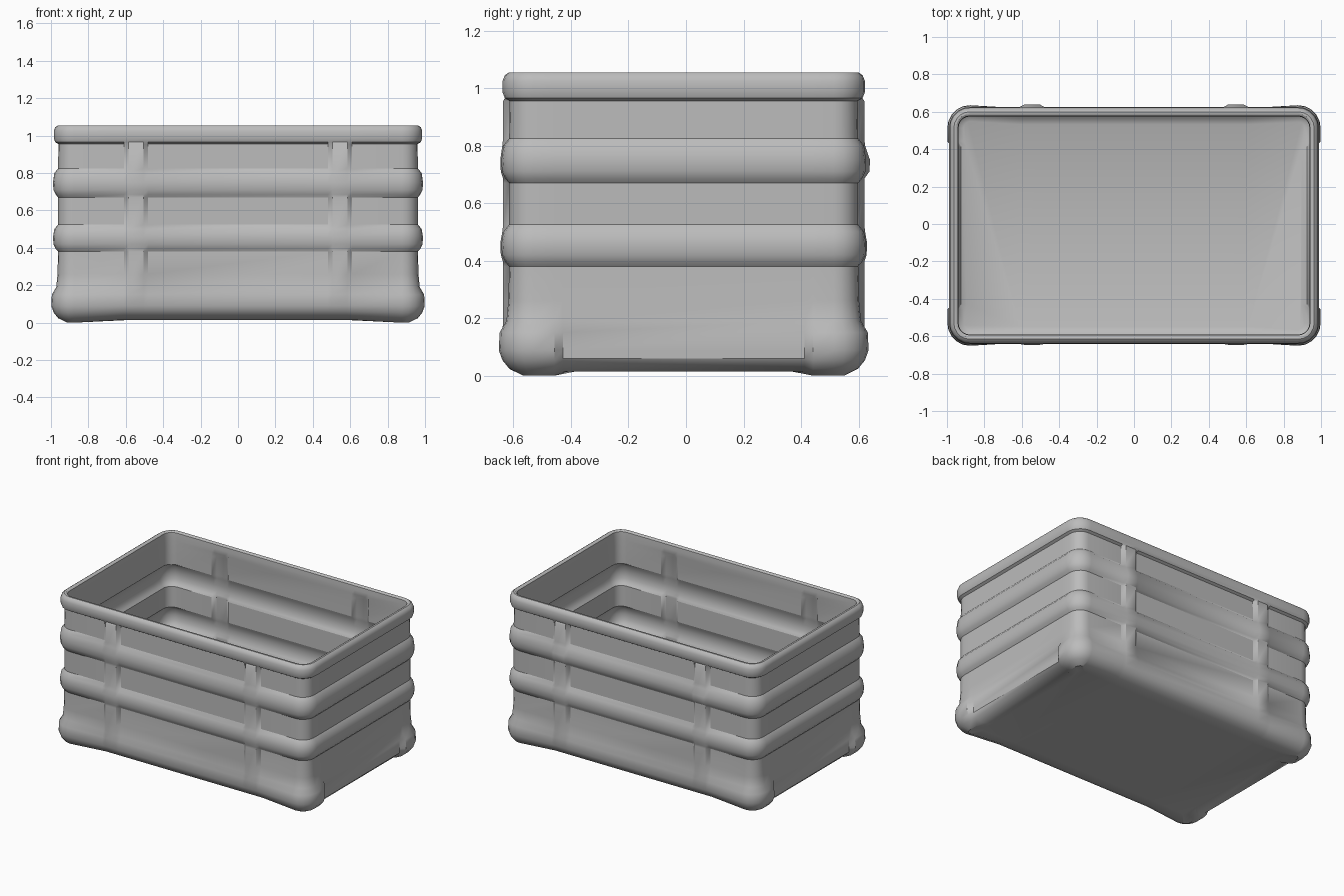
import bpy, bmesh, math

if "Cube" in bpy.data.objects:
    bpy.data.objects.remove(bpy.data.objects["Cube"])

HX, HY, R, YOFF = 0.957, 0.602, 0.08, -0.008
WALL = 0.022

grey = bpy.data.materials.new("metal grey")
grey.diffuse_color = (0.5, 0.5, 0.5, 1)
grey.use_nodes = True
grey.node_tree.nodes["Principled BSDF"].inputs["Base Color"].default_value = grey.diffuse_color

# height and outward bulge: base band, two hoops, rolled rim
profile = [(0.015, -0.06), (0.035, -0.012), (0.06, 0.012), (0.09, 0.025),
           (0.15, 0.025), (0.19, 0.012), (0.26, 0.008), (0.38, 0.005),
           (0.395, 0.018), (0.42, 0.03), (0.46, 0.032), (0.5, 0.025), (0.525, 0.005),
           (0.67, 0.005), (0.685, 0.018), (0.71, 0.03), (0.75, 0.032),
           (0.8, 0.025), (0.825, 0.005), (0.955, 0.003), (0.965, 0.02),
           (0.985, 0.028), (1.025, 0.028), (1.045, 0.02), (1.055, 0.006)]


def perimeter():
    """Rounded rectangle points: x, y, normal x, normal y, kind."""
    pts = []
    ribs = [(-0.61, 0), (-0.585, 1), (-0.505, 1), (-0.48, 0),
            (0.48, 0), (0.505, 1), (0.585, 1), (0.61, 0)]
    sides = [(-0.45, "corner"), (-0.42, "side"), (0.42, "side"), (0.45, "corner")]

    def corner(sx, sy, start):
        for i in range(6):
            a = math.radians(start + i * 18)
            c, s = math.cos(a), math.sin(a)
            pts.append((sx * (HX - R) + R * c, sy * (HY - R) + R * s, c, s, "corner"))

    for x, k in ribs:
        pts.append((x, -HY, 0, -1, "rib" if k else "wall"))
    corner(1, -1, -90)
    for y, k in sides:
        pts.append((HX, y, 1, 0, k))
    corner(1, 1, 0)
    for x, k in reversed(ribs):
        pts.append((x, HY, 0, 1, "rib" if k else "wall"))
    corner(-1, 1, 90)
    for y, k in reversed(sides):
        pts.append((-HX, y, -1, 0, k))
    corner(-1, -1, 180)
    return pts


PTS = perimeter()


def ring(bm, z, d, inset=0.0, lip=False):
    verts = []
    for x, y, nx, ny, kind in PTS:
        o, h = d, z
        if not lip:
            if kind == "rib" and 0.12 < z < 0.96:      # upright stiffeners
                o = max(d + 0.004, 0.026)
                if y > 0 and 0.7 < z < 0.8 and inset == 0:
                    o += 0.01
            if kind == "corner" and z < 0.2:           # corner feet
                o = d + 0.016 * min(1, (0.2 - z) / 0.06)
                if inset == 0 and z < 0.1:
                    h = z - 0.015 * (0.1 - z) / 0.085
            if kind == "side" and z < 0.3:             # plain end walls
                o = min(d, 0.012)
        o -= inset
        verts.append(bm.verts.new((x + nx * o, y + ny * o + YOFF, h)))
    return verts


bm = bmesh.new()
rings = [ring(bm, z, d) for z, d in profile]
# rim top and inner lip
for z, d in [(1.055, -0.006), (1.048, -0.016), (1.02, -0.018), (0.99, -0.018)]:
    rings.append(ring(bm, z, d, lip=True))
# inner skin follows the outer skin
for z, d in reversed(profile[3:20]):
    rings.append(ring(bm, z, d, inset=WALL))
rings.append(ring(bm, 0.05, -0.01, inset=WALL))
rings.append(ring(bm, 0.038, -0.04, inset=WALL))

n = len(PTS)
for a, b in zip(rings, rings[1:]):
    for i in range(n):
        j = (i + 1) % n
        bm.faces.new((a[i], a[j], b[j], b[i]))
# floor, and underside panel set above the feet
bm.faces.new(rings[-1])
panel = [bm.verts.new((v.co.x * 0.93, (v.co.y - YOFF) * 0.89 + YOFF, 0.015)) for v in rings[0]]
for i in range(n):
    j = (i + 1) % n
    bm.faces.new((panel[i], panel[j], rings[0][j], rings[0][i]))
bm.faces.new(list(reversed(panel)))
bmesh.ops.recalc_face_normals(bm, faces=bm.faces)

mesh = bpy.data.meshes.new("crate_body")
bm.to_mesh(mesh)
bm.free()
mesh.materials.append(grey)
crate = bpy.data.objects.new("crate_body", mesh)
bpy.context.collection.objects.link(crate)
bpy.context.view_layer.objects.active = crate
crate.select_set(True)
bpy.ops.object.shade_smooth_by_angle(angle=math.radians(35))
